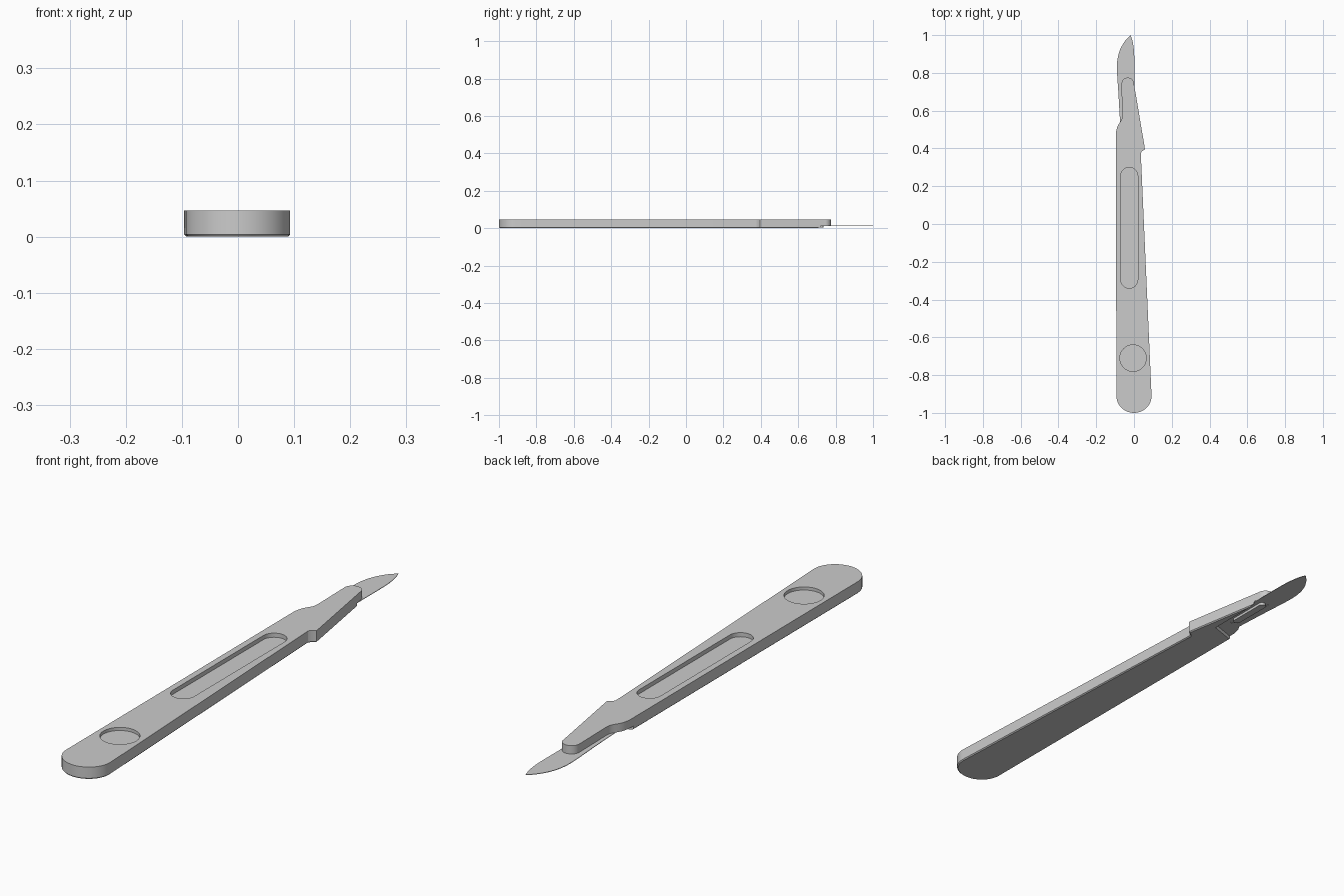
import bpy, bmesh
from math import sin, cos, pi

cube = bpy.data.objects.get("Cube")
if cube:
    bpy.data.objects.remove(cube, do_unlink=True)


def arc(cx, cy, rx, ry, start, end, steps=20):
    """Points along an elliptical arc, angles in half turns."""
    angles = [pi * (start + (end - start) * i / steps) for i in range(steps + 1)]
    return [(cx + rx * cos(a), cy + ry * sin(a)) for a in angles]


def stadium(cx, y0, y1, r):
    """Long slot outline with round ends."""
    return arc(cx, y1 - r, r, r, 0, 1) + arc(cx, y0 + r, r, r, 1, 2)


def smooth(points, steps=6):
    """Catmull-Rom curve through the points."""
    padded = [points[0]] + points + [points[-1]]
    out = []
    for a, b, c, d in zip(padded, padded[1:], padded[2:], padded[3:]):
        for i in range(steps):
            t = i / steps
            out.append(tuple(
                q + t * (r - p) / 2
                + t * t * (2 * p - 5 * q + 4 * r - s) / 2
                + t ** 3 * (3 * q - p - 3 * r + s) / 2
                for p, q, r, s in zip(a, b, c, d)))
    return out + [points[-1]]


def prism(name, outline, z0, z1, chamfer=0):
    """Extrude an outline upward, optionally chamfering its underside."""
    bm = bmesh.new()
    base = bm.faces.new([bm.verts.new((x, y, z0)) for x, y in outline])
    top = bmesh.ops.extrude_face_region(bm, geom=[base], use_keep_orig=True)
    moved = [v for v in top["geom"] if isinstance(v, bmesh.types.BMVert)]
    bmesh.ops.translate(bm, verts=moved, vec=(0, 0, z1 - z0))
    bmesh.ops.recalc_face_normals(bm, faces=bm.faces)
    if chamfer:
        rim = [e for e in bm.edges if all(v.co.z < z0 + 1e-5 for v in e.verts)]
        bmesh.ops.bevel(bm, geom=rim, offset=chamfer, segments=1,
                        affect='EDGES', clamp_overlap=True)
    mesh = bpy.data.meshes.new(name)
    bm.to_mesh(mesh)
    bm.free()
    obj = bpy.data.objects.new(name, mesh)
    bpy.context.collection.objects.link(obj)
    return obj


def cut(target, outline, z0, z1):
    """Subtract a prism from the target and discard the cutter."""
    cutter = prism("cutter", outline, z0, z1)
    cutter.hide_render = True
    mod = target.modifiers.new("cut", 'BOOLEAN')
    mod.operation, mod.solver, mod.object = 'DIFFERENCE', 'EXACT', cutter
    bpy.context.view_layer.objects.active = target
    bpy.ops.object.modifier_apply(modifier=mod.name)
    bpy.data.objects.remove(cutter, do_unlink=True)


TOP = 0.047

# Handle: rounded butt, tapering grip, thumb notch and narrow nose
handle_outline = (
    arc(0, -0.91, 0.093, 0.09, 1, 2, 28)
    + [(0.036, 0.375), (0.042, 0.385), (0.058, 0.395), (0.056, 0.41)]
    + arc(-0.033, 0.742, 0.033, 0.033, 0, 1)
    + smooth([(-0.063, 0.57), (-0.067, 0.55), (-0.088, 0.515), (-0.096, 0.48)], 3)
)
handle = prism("handle", handle_outline, 0, TOP, chamfer=0.004)

# Recesses on top: long grip slot and round size disc
cut(handle, stadium(-0.025, -0.34, 0.30, 0.045), TOP - 0.016, TOP + 0.02)
cut(handle, arc(-0.005, -0.71, 0.07, 0.07, 0, 2, 40)[:-1], TOP - 0.012, TOP + 0.02)

# Seat for the blade on the underside
cut(handle, [(-0.2, 0.42), (0.004, 0.49), (0.004, 0.9), (-0.2, 0.9)], -0.02, 0.015)

# Lug that holds the blade through its slot
lug = prism("blade_lug", stadium(-0.034, 0.56, 0.735, 0.014), 0.005, 0.02)

# Blade: thin sheet with curved cutting edge and slotted tang
belly = smooth([(-0.018, 1.0), (-0.048, 0.968), (-0.075, 0.92),
                (-0.089, 0.86), (-0.089, 0.79), (-0.083, 0.70), (-0.075, 0.56)])
spine = smooth([(0.002, 0.50), (0.002, 0.80), (0.001, 0.90), (-0.006, 0.96), (-0.018, 1.0)])
blade = prism("blade", belly + [(-0.073, 0.48)] + spine[:-1], 0.0125, 0.0145)
cut(blade, stadium(-0.034, 0.54, 0.75, 0.019), 0, 0.03)

# Smooth the round walls, keep the corners crisp
for part in (handle, lug, blade):
    bpy.ops.object.select_all(action='DESELECT')
    part.select_set(True)
    bpy.context.view_layer.objects.active = part
    bpy.ops.object.shade_smooth_by_angle(angle=pi / 6)
